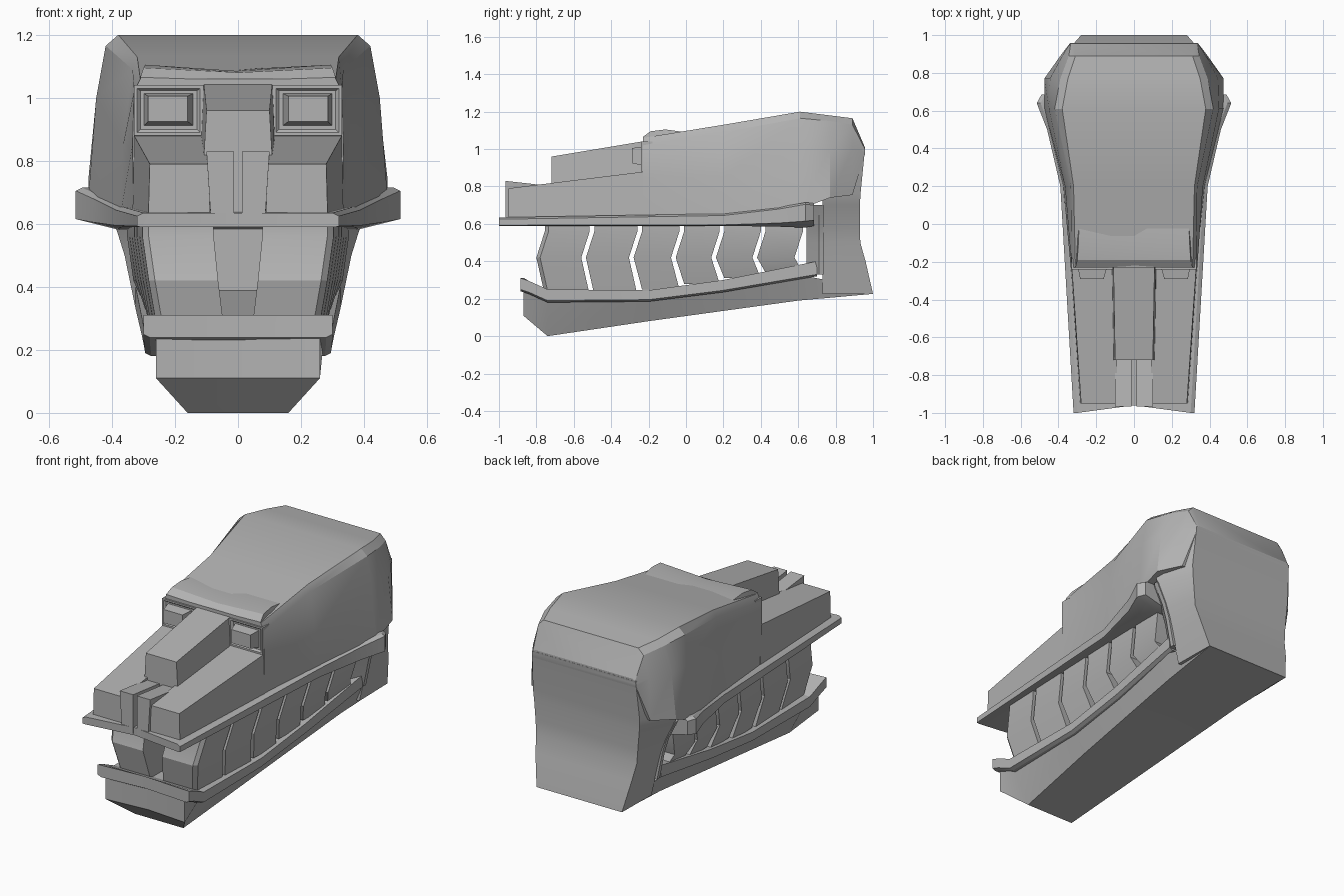
import bpy
import bmesh
from mathutils import Vector

default_cube = bpy.data.objects.get("Cube")
if default_cube:
    bpy.data.objects.remove(default_cube, do_unlink=True)

# One plain grey for the whole head
grey = bpy.data.materials.new("stone_grey")
grey.use_nodes = True
colour = (0.45, 0.45, 0.45, 1)
grey.diffuse_color = colour
grey.node_tree.nodes["Principled BSDF"].inputs["Base Color"].default_value = colour


def symmetric(half):
    """Close a half outline with its reflection across x = 0."""
    return list(half) + [(-x, other) for x, other in reversed(half) if x > 0]


def rectangle(x_min, x_max, low, high):
    return [(x_min, low), (x_max, low), (x_max, high), (x_min, high)]


def loft(name, sections, axis="y", mirrored=False, smooth_angle=0.4, notch=0):
    """Skin (position, outline) sections along y or z; notch dents the front middle."""
    bm = bmesh.new()
    rings = []
    for position, outline in sections:
        ring = []
        for x, other in outline:
            along = position + (notch if x == 0 and not rings else 0)
            point = (x, along, other) if axis == "y" else (x, other, along)
            ring.append(bm.verts.new(Vector(point)))
        rings.append(ring)
    count = len(rings[0])
    for ring, following in zip(rings, rings[1:]):
        for i in range(count):
            j = (i + 1) % count
            bm.faces.new((ring[i], ring[j], following[j], following[i]))
    bm.faces.new(rings[0])
    bm.faces.new(reversed(rings[-1]))
    if notch:
        bmesh.ops.connect_verts(bm, verts=[v for v in rings[0] if v.co.x == 0])
    bmesh.ops.recalc_face_normals(bm, faces=bm.faces)
    mesh = bpy.data.meshes.new(name)
    bm.to_mesh(mesh)
    bm.free()
    mesh.materials.append(grey)
    part = bpy.data.objects.new(name, mesh)
    bpy.context.collection.objects.link(part)
    if mirrored:
        part.modifiers.new("mirror", "MIRROR")
    bpy.ops.object.select_all(action="DESELECT")
    part.select_set(True)
    bpy.context.view_layer.objects.active = part
    bpy.ops.object.shade_smooth_by_angle(angle=smooth_angle)


def symmetric_loft(name, sections, notch=0):
    loft(name, [(y, symmetric(half)) for y, half in sections], notch=notch)


# Skull: widens to the temples, then closes in at the back
symmetric_loft("cranium", [
    (-.23, [(.33, .61), (.335, .85), (.33, 1.02), (.31, 1.06)]),
    (.2, [(.375, .62), (.365, .85), (.335, 1.09), (.32, 1.13)]),
    (.61, [(.475, .68), (.45, 1.0), (.42, 1.165), (.38, 1.2)]),
    (.77, [(.475, .74), (.445, 1.0), (.39, 1.15), (.35, 1.18)]),
    (.89, [(.39, .755), (.38, 1.0), (.345, 1.13), (.31, 1.165)]),
    (.956, [(.34, .97), (.34, .985), (.335, 1.0), (.32, 1.01)]),
])

# Brow ridge, dipping at the middle
symmetric_loft("brow", [
    (-.23, [(0, 1.02), (.31, 1.03), (.31, 1.065), (0, 1.055)]),
    (-.19, [(0, 1.02), (.31, 1.03), (.30, 1.095), (0, 1.08)]),
    (-.11, [(0, 1.02), (.31, 1.03), (.295, 1.105), (0, 1.085)]),
    (0, [(0, 1.02), (.31, 1.03), (.29, 1.09), (0, 1.09)]),
])

# Muzzle: raised bridge, sloping cheeks and two nose strips with a groove between
symmetric_loft("nose_bridge", [
    (-.72, [(.12, .61), (.10, .96)]),
    (-.15, [(.13, .61), (.11, 1.055)]),
])
loft("cheeks", [
    (-.95, [(.09, .61), (.285, .61), (.28, .79), (.09, .79)]),
    (-.22, [(.09, .61), (.335, .61), (.33, .88), (.09, .88)]),
], mirrored=True)
loft("nose_strips", [
    (-.965, [(.012, .6), (.085, .6), (.10, .83), (.012, .83)]),
    (-.70, [(.012, .6), (.085, .6), (.10, .80), (.012, .80)]),
], mirrored=True)

# Eyes: square frame, sunken socket and a tapered block, all in one skin
loft("eyes", [
    (-.18, rectangle(.11, .33, .87, 1.04)),
    (-.24, rectangle(.11, .33, .88, 1.04)),
    (-.24, rectangle(.12, .32, .89, 1.03)),
    (-.22, rectangle(.14, .30, .91, 1.015)),
    (-.29, rectangle(.16, .285, .925, 1.005)),
], mirrored=True, smooth_angle=0.1)

# Upper lip: thin plate that flares and lifts towards the jaw hinge
symmetric_loft("upper_lip", [
    (y, [(0, low), (x - flare, low), (x, low + flare / 4), (x, high - .01),
         (x - .02, high), (0, high)])
    for y, x, low, high, flare in [
        (-1, .32, .59, .635, .01), (.2, .39, .59, .655, .02),
        (.5, .46, .585, .69, .08), (.64, .515, .58, .715, .14),
        (.685, .49, .59, .71, .12)]
], notch=.04)

# Lower jaw: flat keel with side walls leaning outwards
symmetric_loft("lower_jaw", [
    (y, [(0, low), (keel, low), (rim, high), (0, high)])
    for y, keel, low, rim, high in [
        (-.87, .26, .11, .26, .26), (-.74, .16, 0, .27, .21),
        (-.2, .2, .08, .275, .21), (.6, .25, .19, .31, .33),
        (.99, .275, .225, .275, .25)]
], notch=.02)

# Lower lip, also the floor of the mouth
symmetric_loft("lower_lip", [
    (y, [(0, low), (x - .02, low), (x, low + .01), (x, high), (0, high)])
    for y, x, low, high in [
        (-.885, .30, .24, .31), (-.84, .30, .225, .295), (-.74, .295, .18, .25),
        (-.2, .295, .185, .245), (.2, .305, .235, .30), (.7, .325, .32, .40)]
], notch=.02)

# Upright frame that joins both lips behind the teeth, splayed backwards
symmetric_loft("hinge_frame", [
    (y, [(.325 - inset, .33), (.36 - inset, .5), (.385 - inset, .58), (.445 - inset, .70)])
    for y, inset in [(.645, .05), (.71, 0), (.735, 0)]
])

# Back of the head, narrowing rearwards from the frame and temples
loft("nape", [
    (z, symmetric([(wide, .73), (narrow, back)]))
    for z, wide, narrow, back in [
        (.225, .285, .28, 1), (.4, .325, .315, .96), (.5, .35, .33, .932),
        (.58, .38, .335, .93), (.70, .44, .345, .93), (.76, .46, .35, .933),
        (1, .42, .34, .957)]
], axis="z")


# Teeth: chevron plates that lean outwards at the top
def tooth(name, front, back, floor, inner=None):
    levels = [(.6, 0, .01), (.56, 0, .01), (.42, -.045, -.01), (floor, 0, -.045)]
    sections = []
    for z, shift, lean in levels:
        y0, y1 = front + shift, back + shift
        outer = .32 + .035 * front + lean
        depth = inner + lean * .7 if inner else outer - .08
        corner = .02 if inner else 0
        sections.append((z, [
            (depth, y0), (outer - corner, y0), (outer, y0 + corner),
            (outer + .035 * (back - front), y1), (depth, y1)]))
    loft(name, sections, axis="z", mirrored=True)


tooth("front_teeth", -.755, -.515, .22, inner=.07)
edges = [-.49, -.235, -.01, .205, .425, .65]
for number, (start, end) in enumerate(zip(edges, edges[1:])):
    tooth(f"side_teeth_{number + 1}", start, end - .025, .22 + .03 * number)
